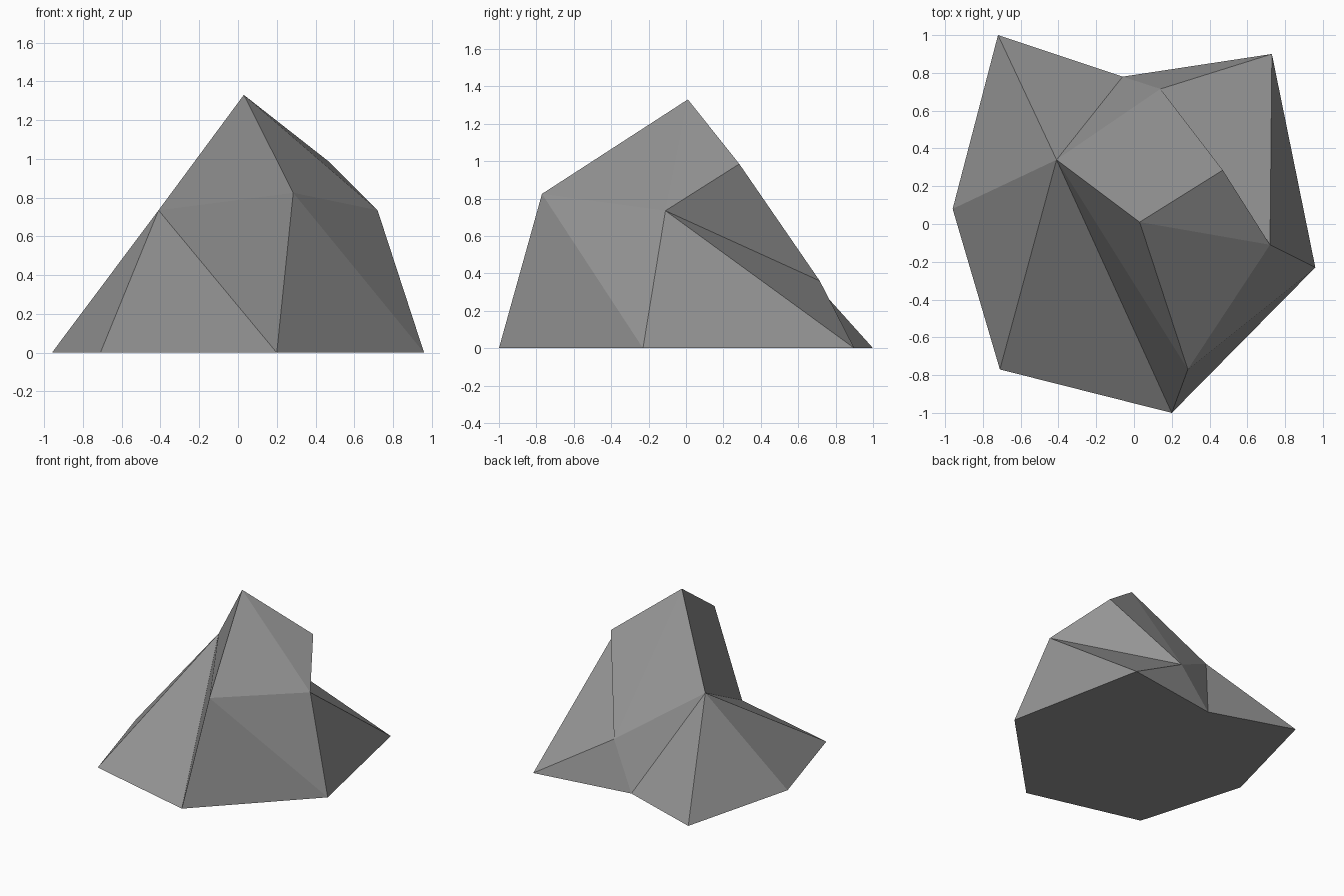
import bpy
import bmesh

default_cube = bpy.data.objects.get("Cube")
if default_cube:
    bpy.data.objects.remove(default_cube, do_unlink=True)


def make_material(name, colour):
    material = bpy.data.materials.new(name)
    material.use_nodes = True
    material.diffuse_color = colour
    material.node_tree.nodes["Principled BSDF"].inputs["Base Color"].default_value = colour
    return material


def make_faceted_object(name, corners, facets, material):
    """Build a closed flat-shaded solid from named corners and facets."""
    bm = bmesh.new()
    verts = {key: bm.verts.new(point) for key, point in corners.items()}
    for facet in facets:
        bm.faces.new([verts[key] for key in facet.split()])
    bmesh.ops.recalc_face_normals(bm, faces=bm.faces[:])
    mesh = bpy.data.meshes.new(name)
    bm.to_mesh(mesh)
    bm.free()
    mesh.materials.append(material)
    rock = bpy.data.objects.new(name, mesh)
    bpy.context.collection.objects.link(rock)
    return rock


# Ground outline of the boulder, in order around the foot
foot = {
    "back_right": (-0.72, 1.0),
    "back_notch": (-0.06, 0.78),
    "back_left": (0.73, 0.90),
    "left": (0.96, -0.23),
    "front": (0.20, -1.0),
    "front_right": (-0.71, -0.77),
    "right": (-0.96, 0.08),
}
corners = {key: (x, y, 0.0) for key, (x, y) in foot.items()}

# Raised corners
corners.update({
    "peak": (0.03, 0.01, 1.33),
    "shoulder": (-0.41, 0.34, 0.735),
    "brow": (0.285, -0.77, 0.825),
    "ledge": (0.72, -0.11, 0.735),
    "crest": (0.47, 0.285, 0.985),
    "hollow": (0.14, 0.715, 0.36),
})

facets = [
    # Underside
    " ".join(foot),
    # Right flank, fanning down from the shoulder
    "shoulder front front_right",
    "shoulder front_right right",
    "shoulder right back_right",
    "shoulder back_right back_notch",
    "shoulder back_notch hollow",
    # Front ridge
    "peak shoulder brow",
    "shoulder front brow",
    "brow front left",
    # Left flank
    "brow left ledge",
    "peak brow ledge",
    "peak ledge crest",
    "ledge left back_left",
    # Back and the undercut below the crest
    "ledge back_left hollow",
    "crest ledge hollow",
    "hollow back_notch back_left",
    "peak crest hollow",
    "peak hollow shoulder",
]

stone_grey = make_material("stone grey", (0.3, 0.3, 0.3, 1.0))
make_faceted_object("boulder", corners, facets, stone_grey)
